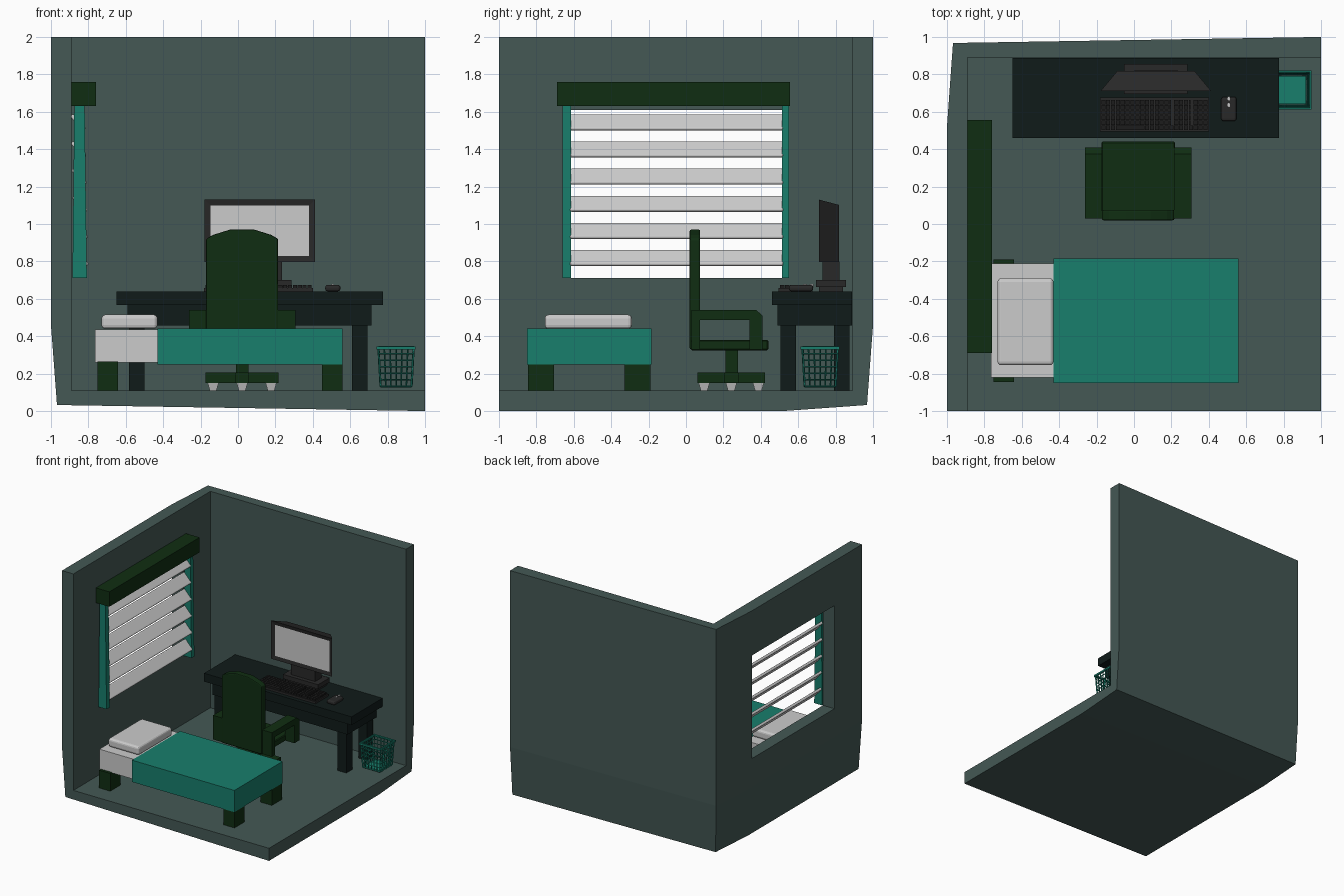
import bpy, bmesh
from math import radians
from mathutils import Vector, Matrix

if "Cube" in bpy.data.objects:
    bpy.data.objects.remove(bpy.data.objects["Cube"])


def material(name, rgb):
    m = bpy.data.materials.new(name)
    m.diffuse_color = (*rgb, 1)
    m.use_nodes = True
    m.node_tree.nodes["Principled BSDF"].inputs["Base Color"].default_value = m.diffuse_color
    return m


WALL = material("wall_green_grey", (0.058, 0.098, 0.09))
TEAL = material("teal", (0.009, 0.21, 0.15))
GREEN = material("dark_green", (0.005, 0.027, 0.006))
WOOD = material("black_wood", (0.005, 0.011, 0.01))
PLASTIC = material("dark_plastic", (0.022, 0.022, 0.022))
KEY = material("key_black", (0.012, 0.012, 0.012))


def finish(name, bm, mat=None, bevel=0, segments=2):
    me = bpy.data.meshes.new(name)
    bm.to_mesh(me)
    bm.free()
    ob = bpy.data.objects.new(name, me)
    bpy.context.collection.objects.link(ob)
    if mat:
        me.materials.append(mat)
    if bevel:
        b = ob.modifiers.new("bevel", 'BEVEL')
        b.width, b.segments = bevel, segments
    return ob


def add_box(bm, x0, x1, y0, y1, z0, z1, taper=1):
    """Box between limits; taper scales the lower face."""
    vs = bmesh.ops.create_cube(bm, size=1)['verts']
    for v in vs:
        k = taper if v.co.z < 0 else 1
        v.co = Vector(((x0 + x1) / 2 + v.co.x * k * (x1 - x0),
                       (y0 + y1) / 2 + v.co.y * k * (y1 - y0),
                       (z0 + z1) / 2 + v.co.z * (z1 - z0)))
    return vs


def box(name, lims, mat=None, bevel=0, segments=2, taper=1):
    bm = bmesh.new()
    add_box(bm, *lims, taper)
    return finish(name, bm, mat, bevel, segments)


def prism(name, pts, to3d, depth, mat, bevel=0):
    """Extrude a flat outline placed by to3d(u, v) along the depth vector."""
    bm = bmesh.new()
    f = bm.faces.new([bm.verts.new(to3d(u, v)) for u, v in pts])
    ext = bmesh.ops.extrude_face_region(bm, geom=[f], use_keep_orig=True)['geom']
    bmesh.ops.translate(bm, vec=depth, verts=[g for g in ext if isinstance(g, bmesh.types.BMVert)])
    bmesh.ops.recalc_face_normals(bm, faces=bm.faces)
    return finish(name, bm, mat, bevel)


# Room shell: inner surface with a window gap, thickened outwards
xs, ys, zs = [-0.89, 1], [-1, -0.62, 0.52, 0.89], [0.11, 0.46, 0.71, 1.61, 2]
bm = bmesh.new()


def grid(us, vs, to3d, normal, skip=None):
    for i in range(len(us) - 1):
        for j in range(len(vs) - 1):
            if (i, j) == skip:
                continue
            c = [(us[i], vs[j]), (us[i + 1], vs[j]), (us[i + 1], vs[j + 1]), (us[i], vs[j + 1])]
            f = bm.faces.new([bm.verts.new(to3d(*p)) for p in c])
            f.normal_update()
            if f.normal.dot(Vector(normal)) < 0:
                f.normal_flip()


grid(xs, ys, lambda x, y: (x, y, 0.11), (0, 0, 1))
grid(xs, zs, lambda x, z: (x, 0.89, z), (0, -1, 0))
grid(ys, zs, lambda y, z: (-0.89, y, z), (1, 0, 0), skip=(1, 2))
bmesh.ops.remove_doubles(bm, verts=bm.verts, dist=1e-4)
room = finish("room_walls_and_floor", bm, WALL)
s = room.modifiers.new("thickness", 'SOLIDIFY')
s.thickness, s.offset, s.use_even_offset = 0.11, -1, False

# Window blind: valance, side strips, tilted slats
box("blind_valance", (-0.89, -0.76, -0.69, 0.555, 1.63, 1.76), GREEN)
for side, y0, y1 in (("left", -0.66, -0.615), ("right", 0.512, 0.552)):
    bm = bmesh.new()
    for v in add_box(bm, -0.875, -0.82, y0, y1, 0.71, 1.64):
        if v.co.z < 1:
            v.co.x += -0.01 if v.co.x < -0.85 else 0.012
    finish("blind_strip_" + side, bm, TEAL)
for i in range(6):
    slat = box(f"blind_slat_{i + 1}", (-0.053, 0.053, -0.57, 0.57, -0.011, 0.011), None, 0.009, 3)
    slat.location = (-0.855 + 0.003 * i, -0.05, 1.543 - 0.145 * i)
    slat.rotation_euler.y = radians(48)

# Bed
box("mattress", (-0.765, -0.42, -0.82, -0.21, 0.26, 0.435))
box("blanket", (-0.43, 0.56, -0.85, -0.185, 0.25, 0.44), TEAL)
box("pillow", (-0.73, -0.43, -0.755, -0.29, 0.44, 0.515), None, 0.02, 3)
for i, x in enumerate((-0.75, 0.45)):
    for j, y in enumerate((-0.845, -0.33)):
        box(f"bed_leg_{i}{j}", (x, x + 0.108, y, y + 0.14, 0.11, 0.265), GREEN)

# Desk
box("desk_top", (-0.65, 0.775, 0.46, 0.887, 0.567, 0.64), WOOD)
box("desk_apron", (-0.59, 0.715, 0.49, 0.887, 0.457, 0.567), WOOD)
for i, x in enumerate((-0.583, 0.61)):
    for j, y in enumerate((0.505, 0.79)):
        box(f"desk_leg_{i}{j}", (x, x + 0.083, y, y + 0.083, 0.11, 0.457), WOOD)

# Monitor: tapered case with recessed light screen, neck and base
bm = bmesh.new()
for v in add_box(bm, -0.178, 0.412, 0.712, 0.818, 0.797, 1.13):
    if v.co.y > 0.8:
        v.co.x = 0.117 + (v.co.x - 0.117) * 0.7
        if v.co.z > 1:
            v.co.z = 1.102
bm.normal_update()
front = min(bm.faces, key=lambda f: f.calc_center_median().y)
bmesh.ops.inset_region(bm, faces=[front], thickness=0.044, depth=-0.006)
front.material_index = 1
monitor = finish("monitor_case", bm, PLASTIC)
monitor.data.materials.append(material("screen_grey", (0.8, 0.8, 0.8)))
box("monitor_neck", (0.0, 0.234, 0.73, 0.82, 0.695, 0.80), PLASTIC)
box("monitor_base", (-0.053, 0.287, 0.695, 0.855, 0.662, 0.70), PLASTIC)
box("monitor_foot", (-0.04, 0.274, 0.71, 0.84, 0.64, 0.662), PLASTIC)

# Keyboard with separate keys
box("keyboard_tray", (-0.182, 0.402, 0.495, 0.675, 0.64, 0.658), PLASTIC)
bm = bmesh.new()
pitch, row_h = 0.026, 0.0275
for r in range(6):
    y = 0.502 + r * row_h
    for c in range(22):
        x = -0.175 + c * pitch
        if c in (14, 18) and r > 0:
            x0, x1 = x, x + 0.010          # narrow gap between key blocks
        elif r == 0 and 3 <= c <= 8:
            if c > 3:
                continue
            x0, x1 = x, x + 6 * pitch - 0.004   # space bar
        else:
            x0, x1 = x, x + pitch - 0.004
        add_box(bm, x0, x1, y, y + row_h - 0.004, 0.655, 0.675)
finish("keyboard_keys", bm, KEY)

# Mouse
box("mouse_body", (0.466, 0.548, 0.55, 0.68, 0.64, 0.674), PLASTIC, 0.014, 3)
for i, y in enumerate((0.625, 0.66)):
    box(f"mouse_wheel_{i}", (0.5, 0.514, y, y + 0.022, 0.66, 0.68), None, 0.004)

# Chair: seat, shaped back, arms, column, cross base, casters
CX = 0.022
box("chair_seat", (CX - 0.197, CX + 0.197, 0.025, 0.44, 0.325, 0.38), GREEN, 0.006, 1)
half = [(0.193, 0.33), (0.193, 0.92), (0.155, 0.942), (0.065, 0.97)]
outline = half + [(-u, v) for u, v in reversed(half)]
prism("chair_back", outline, lambda u, v: (CX + u, 0.02, v), (0, 0.056, 0), GREEN, 0.008)
arm = [(0.03, 0.33), (0.075, 0.33), (0.075, 0.488), (0.34, 0.488), (0.34, 0.33),
       (0.41, 0.33), (0.41, 0.51), (0.375, 0.54), (0.03, 0.54)]
for side, x in (("left", CX - 0.285), ("right", CX + 0.193)):
    prism("chair_arm_" + side, arm, lambda u, v: (x, u, v), (0.092, 0, 0), GREEN)
box("chair_column", (CX - 0.033, CX + 0.033, 0.212, 0.278, 0.2, 0.33), GREEN)
box("chair_base_across", (CX - 0.195, CX + 0.195, 0.205, 0.28, 0.15, 0.207), GREEN)
box("chair_base_along", (CX - 0.037, CX + 0.037, 0.062, 0.423, 0.15, 0.206), GREEN)
for i, (x, y) in enumerate(((-0.155, 0), (0.155, 0), (0, -0.145), (0, 0.145))):
    x, y = x + CX, y + 0.242
    box(f"chair_caster_{i}", (x - 0.03, x + 0.03, y - 0.03, y + 0.03, 0.11, 0.152), None, 0, 2, 0.6)

# Waste basket: tapered open lattice with solid bottom
bm = bmesh.new()
bmesh.ops.create_cube(bm, size=1)
bmesh.ops.subdivide_edges(bm, edges=bm.edges[:], cuts=5, use_grid_fill=True)
bmesh.ops.delete(bm, geom=[f for f in bm.faces
                           if abs(f.calc_center_median().z) > 0.49], context='FACES')
for v in bm.verts:
    k = 0.2 * (0.885 + 0.23 * v.co.z / 2)
    v.co = Vector((0.845 + v.co.x * k, 0.717 + v.co.y * k, 0.237 + v.co.z * 0.208))
basket = finish("basket_lattice", bm, TEAL)
w = basket.modifiers.new("lattice", 'WIREFRAME')
w.thickness, w.use_boundary, w.use_even_offset = 0.012, True, False
box("basket_bottom", (0.77, 0.92, 0.642, 0.792, 0.125, 0.137), TEAL)
bm = bmesh.new()
for lims in ((0.74, 0.95, 0.612, 0.627), (0.74, 0.95, 0.807, 0.822),
             (0.74, 0.755, 0.627, 0.807), (0.935, 0.95, 0.627, 0.807)):
    add_box(bm, *lims, 0.33, 0.345)
finish("basket_rim", bm, TEAL)
